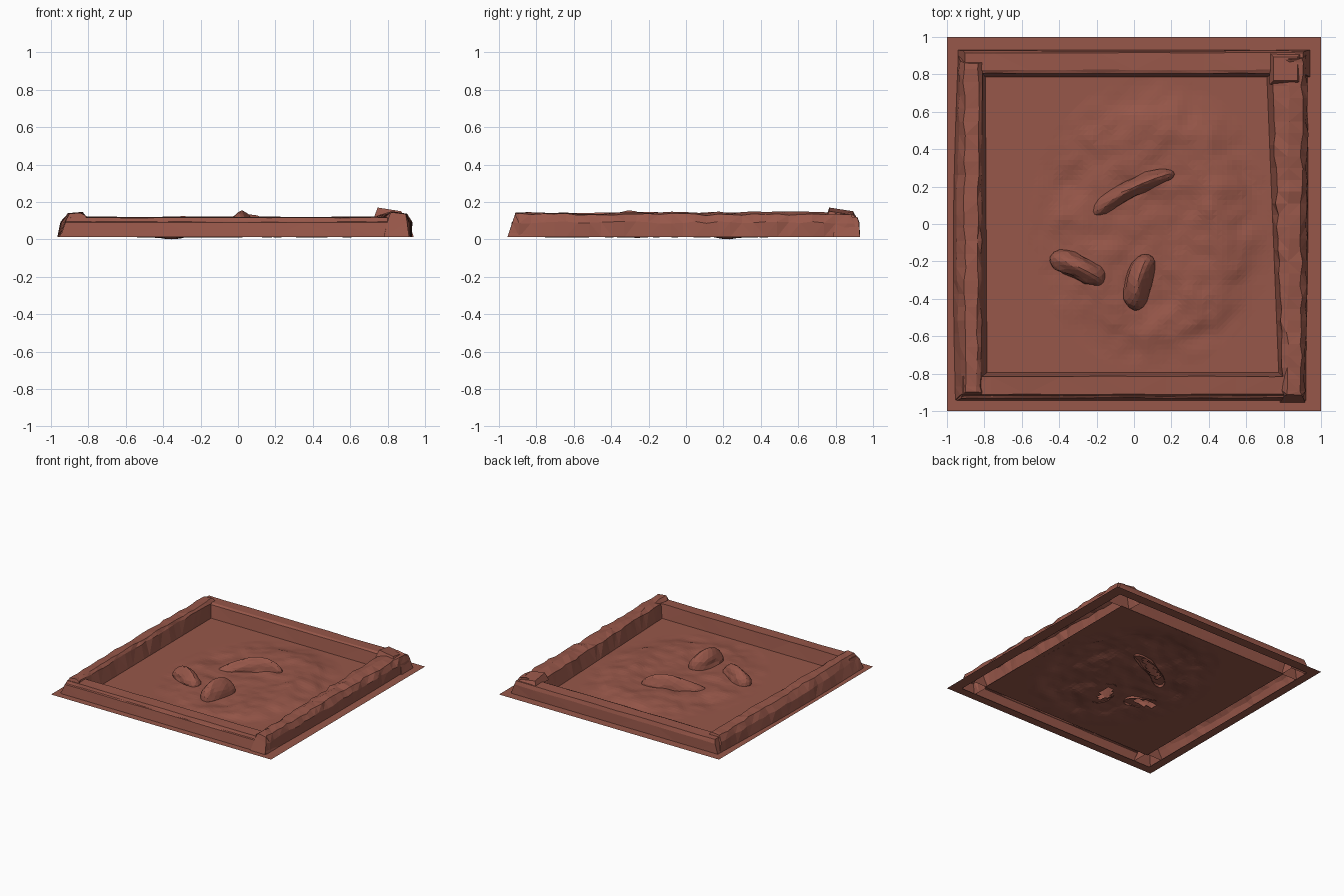
import bpy, bmesh, math, random
from mathutils import Vector, noise

if "Cube" in bpy.data.objects:
    bpy.data.objects.remove(bpy.data.objects["Cube"])

random.seed(4)
G = 0.012  # ground level

clay = bpy.data.materials.new("clay brown")
clay.diffuse_color = (0.31, 0.095, 0.067, 1)
clay.use_nodes = True
clay.node_tree.nodes["Principled BSDF"].inputs["Base Color"].default_value = clay.diffuse_color


def finish(bm, name):
    me = bpy.data.meshes.new(name)
    bm.to_mesh(me)
    bm.free()
    me.materials.append(clay)
    ob = bpy.data.objects.new(name, me)
    bpy.context.collection.objects.link(ob)
    return ob


def bump(x, y, cx, cy, rx, ry, h):
    return h * math.exp(-((x - cx) / rx) ** 2 - ((y - cy) / ry) ** 2)


def ground_z(x, y):
    """Low swirling mound with a hollow around the stones."""
    r = math.hypot((x - 0.1) / 0.66, y / 0.8)
    if r >= 1:
        return G
    k = min(1, (1 - r) * 4)
    z = bump(x, y, 0.1, 0.45, 0.34, 0.2, 0.034) + bump(x, y, 0.42, 0.05, 0.2, 0.38, 0.034)
    z += bump(x, y, 0.05, -0.2, 0.5, 0.4, 0.016) + bump(x, y, 0.42, -0.35, 0.2, 0.2, 0.014)
    z -= bump(x, y, 0.38, -0.6, 0.1, 0.06, 0.018) + bump(x, y, 0.18, -0.33, 0.07, 0.1, 0.024)
    z += 0.02 * noise.noise(Vector((x * 5, y * 5, 0.3)))
    z += 0.01 * noise.noise(Vector((x * 11, y * 11, 2.3)))
    return max(0, G + k * z)


# stones: name, centre, half length, half width, top height, angle, bend
STONES = [("stone_front", 0.03, -0.31, 0.155, 0.068, 0.155, 76, 0.02),
          ("stone_left", -0.30, -0.235, 0.16, 0.066, 0.125, -25, 0.012),
          ("stone_long", -0.01, 0.175, 0.25, 0.05, 0.15, 27, 0.03)]


def in_stone(x, y):
    for _, cx, cy, a, b, _, ang, bend in STONES:
        c, s = math.cos(math.radians(ang)), math.sin(math.radians(ang))
        u, v = ((x - cx) * c + (y - cy) * s) / a, (y - cy) * c - (x - cx) * s
        v = (v - bend * (0.5 - u * u)) / b
        if u * u + v * v < 0.35:
            return True
    return False


# ground sheet, open beneath the walls and stones
def lines(lo, a, b, hi, n=60):
    return [-1, lo] + [a + (b - a) * i / n for i in range(n + 1)] + [hi, 1]


xs, ys = lines(-0.93, -0.805, 0.79, 0.91), lines(-0.93, -0.805, 0.795, 0.92)
bm = bmesh.new()
grid = [[bm.verts.new((x, y, ground_z(x, y))) for y in ys] for x in xs]
nx, ny = len(xs) - 1, len(ys) - 1
for i in range(nx):
    for j in range(ny):
        rim = i in (0, nx - 1) or j in (0, ny - 1)
        trench = i in (1, nx - 2) or j in (1, ny - 2)
        mx, my = (xs[i] + xs[i + 1]) / 2, (ys[j] + ys[j + 1]) / 2
        if (trench and not rim) or in_stone(mx, my):
            continue
        bm.faces.new((grid[i][j], grid[i + 1][j], grid[i + 1][j + 1], grid[i][j + 1]))
bmesh.ops.triangulate(bm, faces=bm.faces[:])
finish(bm, "ground")


def wall(name, along_y, lo, hi, prof_a, prof_b, rough, n, bow=0.0):
    """Hollow bank lofted between two (offset, height) profiles."""
    bm = bmesh.new()
    rings = []
    for k in range(n + 1):
        t = k / n
        ring = []
        for i, ((o1, z1), (o2, z2)) in enumerate(zip(prof_a, prof_b)):
            o, z, s = o1 + (o2 - o1) * t, z1 + (z2 - z1) * t, lo + (hi - lo) * t
            if i < 2:
                o += bow * math.sin(math.pi * t)  # outer foot bulges mid-length
            if z > 0.05:
                o += random.uniform(-1, 1) * rough
                z += random.uniform(-1, 1) * rough * 0.8
                if k in (0, n):  # battered ends
                    s += (0.3 if k == 0 else -0.3) * z
            ring.append(bm.verts.new((o, s, z) if along_y else (s, o, z)))
        rings.append(ring)
    m = len(prof_a)
    for a, b in zip(rings, rings[1:]):
        for i in range(m):
            bm.faces.new((a[i], a[(i + 1) % m], b[(i + 1) % m], b[i]))
    bm.faces.new(rings[0])
    bm.faces.new(rings[-1])
    bmesh.ops.recalc_face_normals(bm, faces=bm.faces[:])
    low = [f for f in bm.faces if all(v.co.z < 0.05 for v in f.verts)]
    bmesh.ops.delete(bm, geom=low, context='FACES')
    bmesh.ops.triangulate(bm, faces=bm.faces[:])
    finish(bm, name)


# four banks around the plot
left_a = [(-0.955, G), (-0.925, 0.09), (-0.90, 0.14), (-0.84, 0.143), (-0.82, 0.125), (-0.785, G)]
left_b = [(-0.94, G), (-0.93, 0.09), (-0.91, 0.135), (-0.83, 0.14), (-0.815, 0.12), (-0.795, G)]
wall("left_bank", True, -0.94, 0.90, left_a, left_b, 0.006, 26, -0.018)
right_a = [(0.915, G), (0.91, 0.09), (0.89, 0.135), (0.82, 0.14), (0.80, 0.12), (0.78, G)]
right_b = [(0.925, G), (0.92, 0.09), (0.90, 0.13), (0.83, 0.145), (0.735, 0.125), (0.705, G)]
wall("right_bank", True, -0.955, 0.925, right_a, right_b, 0.008, 30, 0.01)
back = [(0.93, G), (0.926, 0.09), (0.915, 0.118), (0.825, 0.12), (0.805, 0.112), (0.785, G)]
wall("back_bank", False, -0.94, 0.94, back, back, 0.002, 10)
front = [(-0.945, G), (-0.93, 0.09), (-0.92, 0.095), (-0.91, 0.116), (-0.815, 0.12), (-0.795, G)]
wall("front_bank", False, -0.95, 0.92, front, front, 0.002, 10)

# raised lump on the back right corner
bm = bmesh.new()
bmesh.ops.create_cube(bm, size=1)
for v in bm.verts:
    top = v.co.z > 0
    k = 0.75 if top else 1
    slope = -0.02 * (v.co.x + v.co.y)  # falls away towards the outside
    v.co = (0.81 + v.co.x * 0.17 * k, 0.83 + v.co.y * 0.17 * k, 0.15 + slope if top else 0.11)
finish(bm, "corner_lump")

# stones, hollow and open underneath
for name, cx, cy, a, b, top, ang, bend in STONES:
    bm = bmesh.new()
    bmesh.ops.create_icosphere(bm, subdivisions=3, radius=1)
    c, s = math.cos(math.radians(ang)), math.sin(math.radians(ang))
    for v in bm.verts:
        u, w, h = v.co
        k = 1 + 0.25 * noise.noise(v.co * 1.9 + Vector((cx * 9, cy * 9, 0)))
        blunt = 1 / max(0.75, math.sqrt(math.sqrt(max(0, 1 - u * u)) + 0.001))
        x, y = a * u, b * w * k * blunt + bend * (0.5 - u * u)
        z = 0.02 + (top - 0.02) * h * (1 - 0.18 * abs(w))
        if name == "stone_long":
            z *= 0.85 + 0.3 * u * (1 - max(0, u)) + 0.1 * u
        v.co = (cx + x * c - y * s, cy + x * s + y * c, z)
    under = [v for v in bm.verts if v.co.z < 0.004]
    bmesh.ops.delete(bm, geom=under, context='VERTS')
    finish(bm, name)
